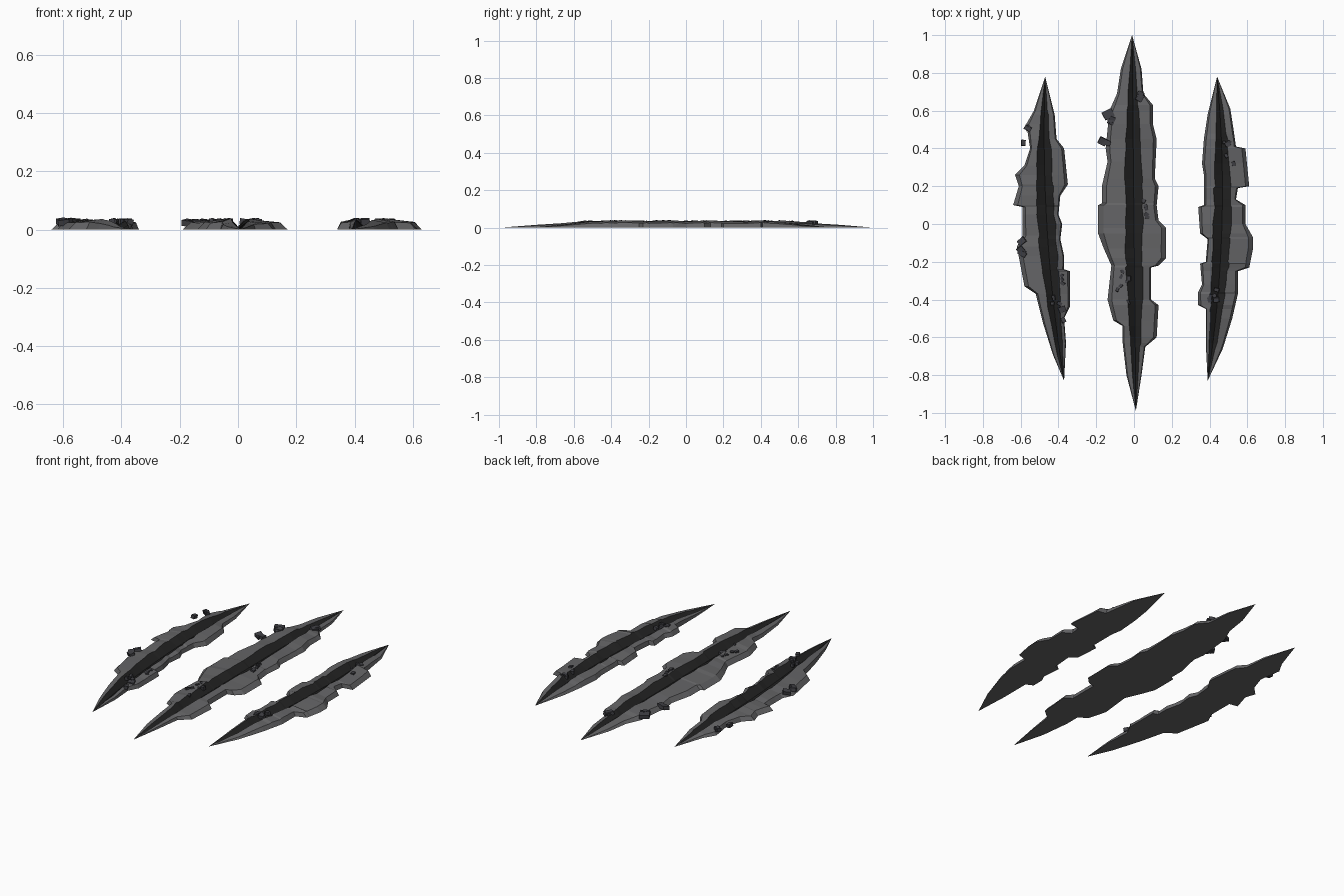
import bpy
import bmesh
import random
from math import pi
from mathutils import Matrix, Vector, Euler

random.seed(4)
default_cube = bpy.data.objects.get("Cube")
if default_cube:
    bpy.data.objects.remove(default_cube, do_unlink=True)


def make_material(name, colour):
    material = bpy.data.materials.new(name)
    material.use_nodes = True
    rgba = (*colour, 1.0)
    material.diffuse_color = rgba
    material.node_tree.nodes["Principled BSDF"].inputs["Base Color"].default_value = rgba
    return material


STONE = make_material("grey stone", (0.13, 0.13, 0.135))
GROOVE = make_material("dark groove", (0.017, 0.017, 0.017))
CHIP = make_material("dark rubble", (0.05, 0.05, 0.058))


def finish(bm, name, materials):
    mesh = bpy.data.meshes.new(name)
    bm.to_mesh(mesh)
    bm.free()
    for material in materials:
        mesh.materials.append(material)
    obj = bpy.data.objects.new(name, mesh)
    bpy.context.collection.objects.link(obj)
    return obj


def sample(points, y):
    """Read the x of a broken outline at y; points run from back to front."""
    for (y0, x0), (y1, x1) in zip(points, points[1:]):
        if y1 <= y <= y0:
            return x0 + (x1 - x0) * (y0 - y) / max(y0 - y1, 1e-6)
    return points[-1][1]


def build_gash(name, back_tip, front_tip, bow, left_edge, right_edge):
    """Raised broken rim on both sides of a dark V groove, pointed at both ends."""
    sides = [[(y / 100, x / 100) for y, x in [back_tip, *edge, front_tip]]
             for edge in (left_edge, right_edge)]
    stations = sorted({y for side in sides for y, x in side}, reverse=True)
    back, front = stations[0], stations[-1]
    bm = bmesh.new()
    rows = []
    for y in stations:
        t = 2 * (back - y) / (back - front) - 1
        blend = (t + 1) / 2
        centre = (back_tip[1] * (1 - blend) + front_tip[1] * blend) / 100
        centre += bow * (1 - t * t)
        rise = min(1, (1 - abs(t)) / 0.45)
        half = 0.046 * (1 - t * t)
        # half section on each side: ground edge, shoulder, crest
        section = []
        for side in sides:
            outer = sample(side, y)
            reach = outer - centre
            width = min(half * random.uniform(0.85, 1.12), abs(reach) * 0.6)
            crest = centre + (width if reach > 0 else -width)
            shoulder = crest + (outer - crest) * 0.8
            lift = rise * random.uniform(0.9, 1.12)
            section.append([(outer, 0), (shoulder, 0.024 * lift), (crest, 0.034 * lift)])
        profile = section[0] + [(centre, 0.004 * rise)] + section[1][::-1]
        rows.append([bm.verts.new((x, y, z)) for x, z in profile])
    # rim, groove and flat base between neighbouring sections
    for a, b in zip(rows, rows[1:]):
        for i in range(len(a)):
            j = (i + 1) % len(a)
            face = bm.faces.new((a[i], b[i], b[j], a[j]))
            face.material_index = 1 if i in (2, 3) else 0
    bmesh.ops.remove_doubles(bm, verts=bm.verts, dist=0.0005)
    bmesh.ops.recalc_face_normals(bm, faces=bm.faces)
    finish(bm, name, [STONE, GROOVE])


def build_rubble(name, heaps):
    """Little tilted blocks scattered around each heap position."""
    bm = bmesh.new()
    for x, y, count, size, spread in heaps:
        for _ in range(count):
            place = Vector((x + random.uniform(-0.4, 0.4) * spread,
                            y + random.uniform(-1, 1) * spread,
                            min(0.027, 0.036 - size * 0.3)))
            tilt = Euler((random.uniform(-0.2, 0.2), random.uniform(-0.2, 0.2),
                          random.uniform(0, pi)))
            scale = Vector((size * random.uniform(0.6, 1),
                            size * random.uniform(0.7, 1.3), min(size, 0.02)))
            bmesh.ops.create_cube(bm, size=1,
                                  matrix=Matrix.LocRotScale(place, tilt, scale))
    finish(bm, name, [CHIP])


# Edges are (y, x) in hundredths, back to front
build_gash(
    "middle_gash", (100, -1), (-99, 1), 0.0,
    [(82, -7), (69, -9), (60, -13), (40, -15), (33, -14), (20, -17), (11, -17),
     (10, -19), (-5, -19), (-13, -16), (-22, -12), (-40, -14), (-51, -11),
     (-54, -6), (-63, -6), (-80, -4)],
    [(82, 4), (69, 5), (63, 10), (53, 10), (45, 12), (24, 11), (20, 13), (10, 12),
     (2, 13), (-2, 17), (-18, 17), (-22, 13), (-23, 9), (-40, 9), (-43, 13),
     (-60, 12), (-65, 6), (-80, 4)])
build_gash(
    "right_gash", (78, -47), (-83, -37), -0.04,
    [(60, -53), (53, -57), (40, -55), (31, -58), (26, -63), (20, -61), (10, -64),
     (9, -59), (-6, -59), (-12, -62), (-33, -58), (-37, -52), (-53, -48), (-69, -43)],
    [(58, -42), (45, -41), (40, -37), (21, -35), (15, -39), (5, -40), (0, -38),
     (-8, -39), (-17, -37), (-24, -37), (-25, -34), (-44, -34), (-50, -37), (-63, -36)])
build_gash(
    "left_gash", (78, 44), (-83, 39), 0.05,
    [(58, 39), (45, 37), (32, 36), (26, 37), (10, 37), (9, 34), (-5, 35), (-8, 39),
     (-20, 38), (-21, 35), (-32, 36), (-36, 34), (-43, 34), (-45, 38), (-63, 38)],
    [(61, 51), (48, 53), (41, 54), (40, 59), (20, 61), (19, 55), (13, 54), (10, 59),
     (0, 59), (-7, 63), (-13, 63), (-23, 61), (-25, 55), (-37, 55), (-50, 52),
     (-66, 47)])

# Heaps: x, y, count, block size, spread
build_rubble("middle_rubble", [(-0.13, 0.55, 3, 0.045, 0.04), (-0.155, 0.41, 2, 0.045, 0.03),
                               (0.03, 0.67, 3, 0.035, 0.02), (0.06, 0.08, 5, 0.02, 0.06),
                               (-0.05, -0.33, 7, 0.02, 0.1)])
build_rubble("right_rubble", [(-0.57, 0.46, 3, 0.03, 0.06), (-0.6, -0.13, 3, 0.035, 0.04),
                              (-0.4, -0.36, 7, 0.02, 0.1), (-0.38, -0.48, 2, 0.035, 0.03)])
build_rubble("left_rubble", [(0.5, 0.37, 6, 0.02, 0.07), (0.42, -0.38, 5, 0.025, 0.05)])
